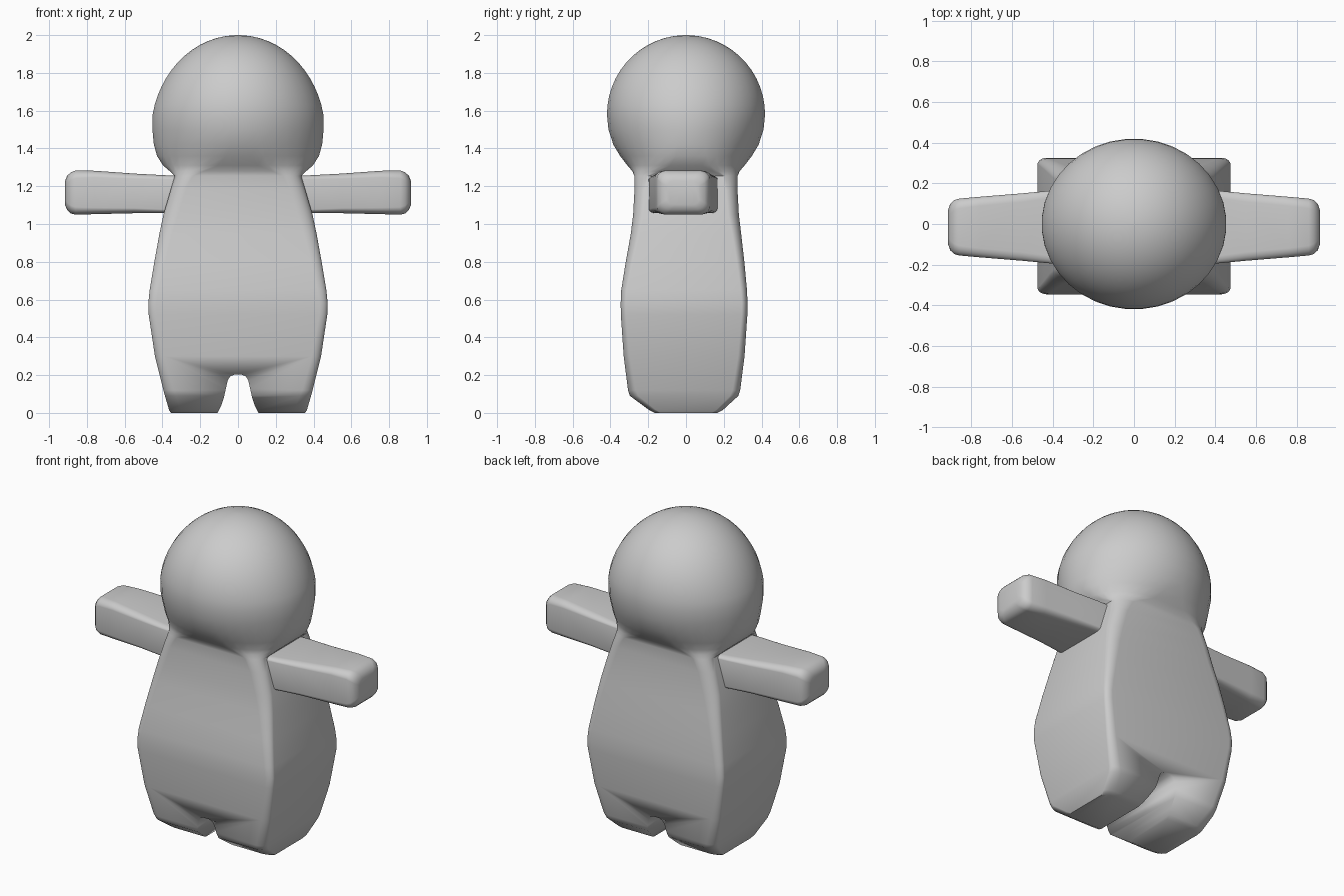
import bpy, bmesh, math
from mathutils import Vector

if "Cube" in bpy.data.objects:
    bpy.data.objects.remove(bpy.data.objects["Cube"])


def finish(name, bm, angle=40):
    bmesh.ops.recalc_face_normals(bm, faces=bm.faces)
    me = bpy.data.meshes.new(name)
    bm.to_mesh(me)
    bm.free()
    ob = bpy.data.objects.new(name, me)
    bpy.context.collection.objects.link(ob)
    me.shade_smooth()
    me.set_sharp_from_angle(angle=math.radians(angle))
    return ob


def section(hu, hv, cu, cv, r, n=9):
    """Rounded rectangle; r = 1 gives an ellipse, r near 0 a sharp box."""
    pts = []
    for q, (su, sv) in enumerate([(1, 1), (-1, 1), (-1, -1), (1, -1)]):
        for i in range(n):
            a = math.pi / 2 * (q + (i + 0.5) / n)
            pts.append((cu + su * hu * (1 - r) + hu * r * math.cos(a),
                        cv + sv * hv * (1 - r) + hv * r * math.sin(a)))
    return pts


def loft(name, rows, place):
    bm = bmesh.new()
    rings = [[bm.verts.new(place(t, u, v)) for u, v in section(*s)]
             for t, *s in rows]
    for a, b in zip(rings, rings[1:]):
        for i in range(len(a)):
            j = (i + 1) % len(a)
            bm.faces.new((a[i], a[j], b[j], b[i]))
    bm.faces.new(rings[0])
    bm.faces.new(rings[-1])
    return finish(name, bm)


# Boxy body flowing into the round head: height, half width, half depth, centre x, y, roundness
rows = [
    (0.00, .355, .165, 0, 0, .20), (0.015, .365, .195, 0, 0, .20),
    (0.09, .387, .287, 0, -.01, .17), (0.12, .395, .297, 0, -.01, .15),
    (0.30, .440, .320, 0, -.01, .12), (0.52, .473, .335, 0, -.01, .10),
    (0.58, .475, .336, 0, -.01, .10), (0.65, .468, .333, 0, -.01, .11),
    (0.80, .443, .314, 0, -.005, .14), (0.95, .416, .292, 0, 0, .18),
    (1.05, .395, .280, 0, 0, .22), (1.18, .357, .273, 0, 0, .25),
    (1.255, .335, .274, 0, 0, .32), (1.28, .362, .285, 0, 0, .55),
    (1.31, .398, .311, 0, 0, .80), (1.36, .430, .350, 0, 0, .93),
    (1.42, .447, .386, 0, 0, 1), (1.50, .455, .412, 0, 0, 1),
]
for i in range(14):
    t = math.radians(i * 6.8)
    ry = .42 * math.cos(t)
    rows.append((1.58 + .42 * math.sin(t), ry * (1 + .08 * (1 - math.sin(t)) ** 2), ry, 0, 0, 1))
body = loft("body_and_head", rows, lambda t, u, v: Vector((u, v, t)))

# Arched notch that separates the two legs
half = [(.115, -.05), (.108, 0), (.088, .04), (.075, .08), (.064, .13),
        (.055, .17), (.043, .192), (.022, .202)]
outline = half + [(-x, z) for x, z in reversed(half)]
bm = bmesh.new()
face = bm.faces.new([bm.verts.new((x, -.6, z)) for x, z in outline])
ext = bmesh.ops.extrude_face_region(bm, geom=[face])
bmesh.ops.translate(bm, vec=(0, 1.2, 0),
                    verts=[g for g in ext["geom"] if isinstance(g, bmesh.types.BMVert)])
notch = finish("leg_gap_cutter", bm)
notch.hide_render = True
notch.hide_viewport = True
cut = body.modifiers.new("leg_gap", 'BOOLEAN')
cut.operation = 'DIFFERENCE'
cut.solver = 'EXACT'
cut.object = notch

# Arms: distance out, half depth, half height, centre y, z, roundness
arm_rows = [
    (.28, .185, .098, -.015, 1.155, .18), (.40, .180, .101, -.015, 1.158, .22),
    (.55, .166, .105, -.015, 1.162, .28), (.76, .149, .115, -.015, 1.167, .33),
    (.86, .140, .117, -.015, 1.166, .38), (.885, .133, .109, -.015, 1.165, .42),
    (.905, .114, .090, -.015, 1.165, .48), (.915, .085, .065, -.015, 1.165, .5),
]
arms = loft("arms", arm_rows, lambda t, u, v: Vector((t, u, v)))
arms.modifiers.new("mirror", 'MIRROR').use_mirror_merge = False
